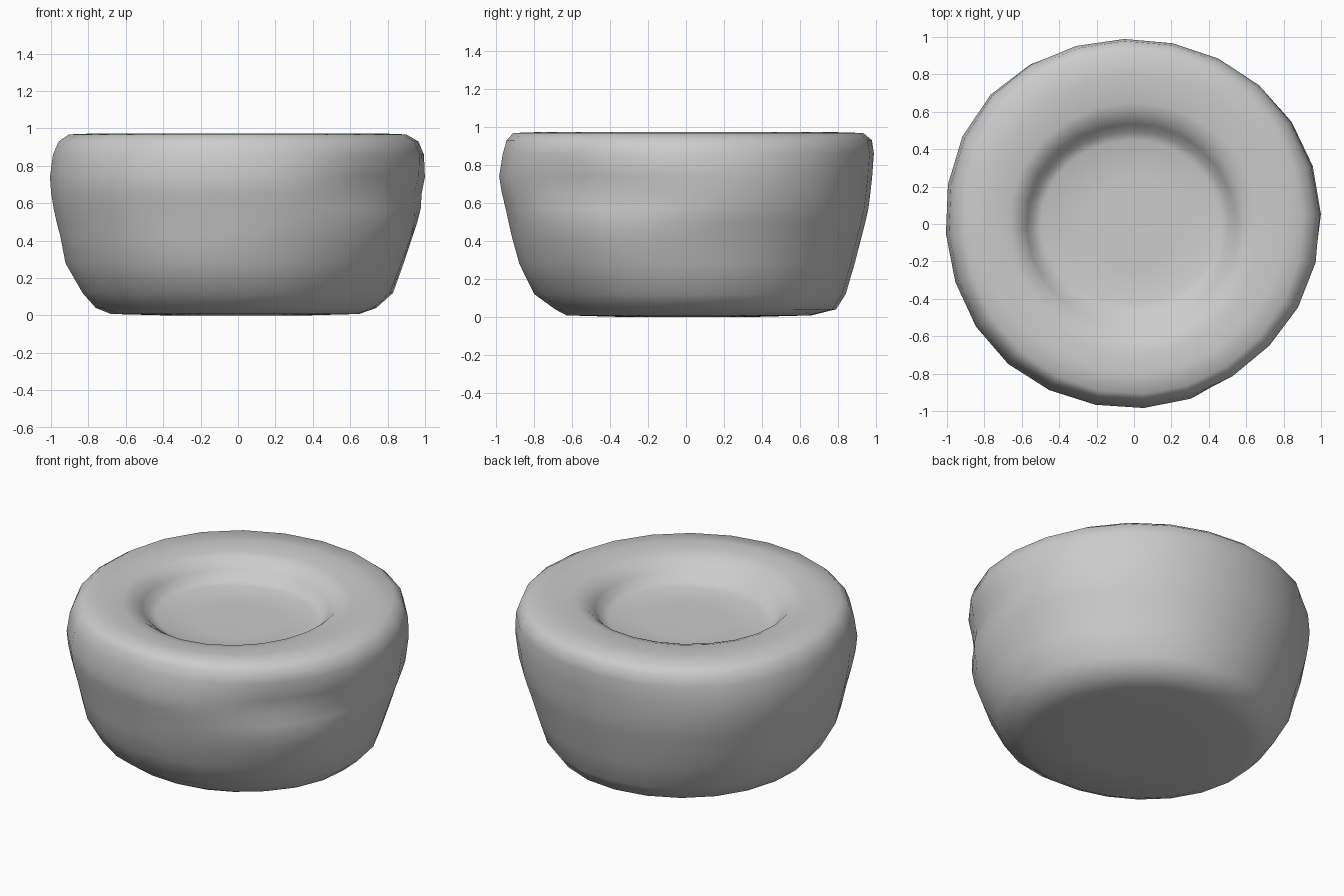
import bpy, bmesh
from math import sin, cos, tau, exp, radians, pi

if "Cube" in bpy.data.objects:
    bpy.data.objects.remove(bpy.data.objects["Cube"])

SEG = 48
OFFSET = radians(3)

# Outer wall heights, with radii toward right, back, left, front
WALL = [
    (0.008, .65, .66, .68, .63),
    (0.04, .74, .79, .76, .69),
    (0.12, .83, .84, .83, .80),
    (0.28, .885, .885, .92, .87),
    (0.42, .93, .92, .945, .915),
    (0.50, .96, .94, .965, .935),
    (0.57, .985, .955, .98, .95),
    (0.65, .995, .965, .993, .97),
    (0.74, 1.005, .975, 1.0, .985),
    (0.86, .995, .985, .985, .965),
    (0.93, .965, .975, .955, .945),
    (0.968, .90, .93, .90, .91),
]
# Top face and shallow recess
TOP = [
    (0.972, .80, .80, .80, .80),
    (0.968, .67, .65, .67, .70),
    (0.950, .59, .59, .62, .63),
    (0.90, .54, .535, .575, .55),
    (0.85, .505, .495, .545, .48),
    (0.832, .46, .45, .50, .43),
    (0.828, .25, .25, .25, .25),
]
# Soft dents and bulges: angle in degrees, height, angle spread, height spread, amount
BUMPS = [
    (-42, .70, 20, .12, -.05),
    (-14, .64, 18, .10, -.03),
    (-26, .38, 22, .13, .025),
    (-112, .30, 28, .10, .02),
    (-50, .12, 20, .08, -.015),
    (138, .65, 32, .50, .045),
    (225, .70, 25, .35, .015),
    (45, .75, 25, .40, .01),
]


def radius(row, a):
    """Blend the four directional radii smoothly around the circle."""
    t = (a % tau) / (tau / 4)
    i = int(t) % 4
    f = (1 - cos((t - int(t)) * pi)) / 2
    return row[1 + i] * (1 - f) + row[1 + (i + 1) % 4] * f


def bump(a, z):
    total = 0
    for ang, h, sa, sz, amount in BUMPS:
        d = (a - radians(ang) + pi) % tau - pi
        total += amount * exp(-(d / radians(sa)) ** 2 - ((z - h) / sz) ** 2)
    return total


# Cushion body with recessed top
bm = bmesh.new()
rings = []
for k, row in enumerate(WALL + TOP):
    ring = []
    for s in range(SEG):
        # Pairs of segments stay straight, keeping a 24-sided outline
        pts = []
        for t in (s - s % 2, s + s % 2):
            a = tau * t / SEG + OFFSET
            r = radius(row, a)
            if 0 < k < len(WALL):
                r += bump(a, row[0])
            pts.append((r * cos(a), r * sin(a)))
        x, y = [(p + q) / 2 for p, q in zip(*pts)]
        ring.append(bm.verts.new((x, y, row[0])))
    rings.append(ring)
for lo, hi in zip(rings, rings[1:]):
    for s in range(SEG):
        n = (s + 1) % SEG
        bm.faces.new((lo[s], lo[n], hi[n], hi[s]))

# Recess floor and underside
bm.faces.new(rings[-1])
inner = [bm.verts.new((v.co.x * .55, v.co.y * .55, 0)) for v in rings[0]]
for s in range(SEG):
    n = (s + 1) % SEG
    bm.faces.new((rings[0][n], rings[0][s], inner[s], inner[n]))
bm.faces.new(inner[::-1])
bmesh.ops.recalc_face_normals(bm, faces=bm.faces)

mesh = bpy.data.meshes.new("round_body")
bm.to_mesh(mesh)
bm.free()
for p in mesh.polygons:
    p.use_smooth = True
body = bpy.data.objects.new("round_body", mesh)
bpy.context.collection.objects.link(body)
